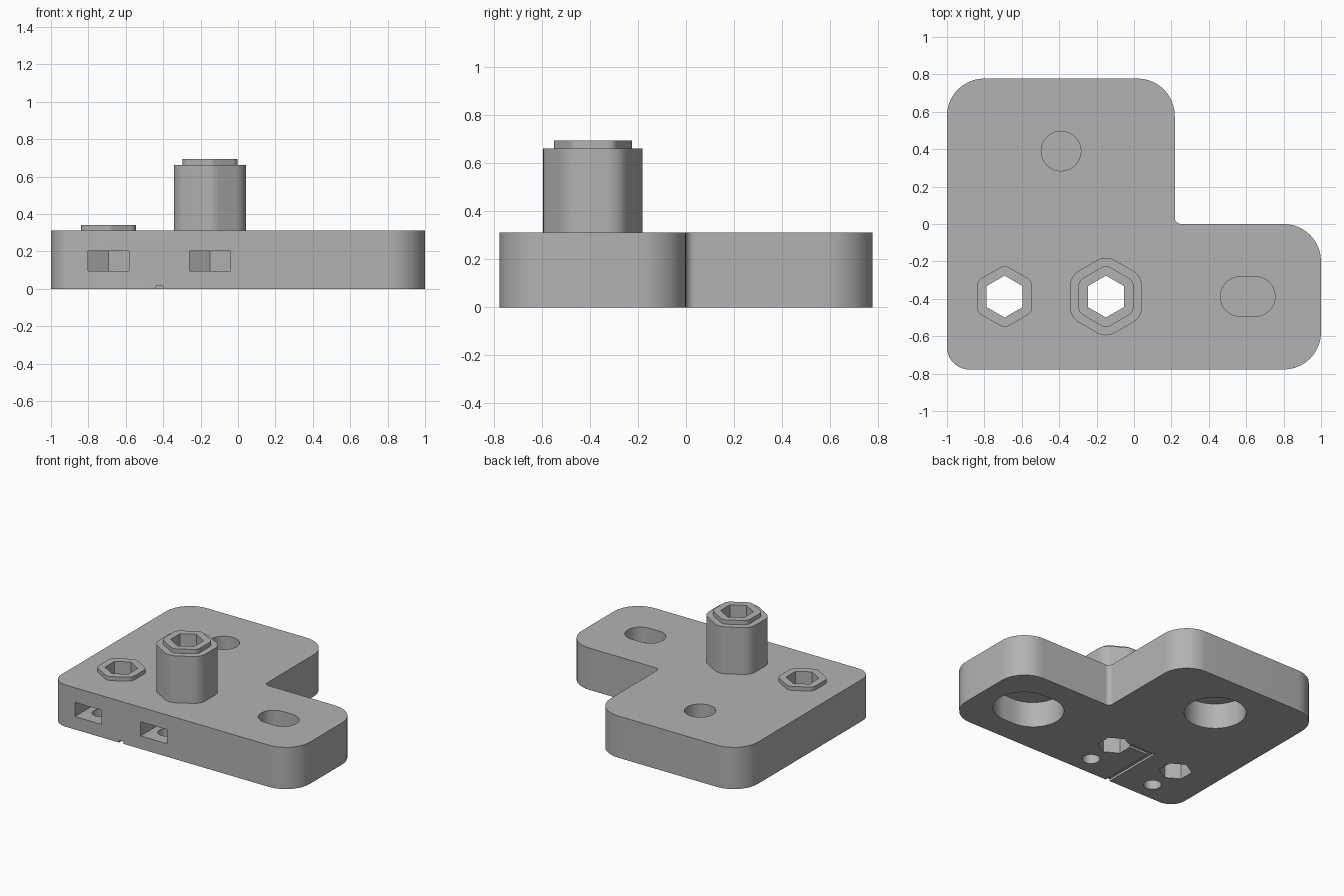
import bpy
import bmesh
from math import cos, sin, tan, pi, radians
from mathutils import Vector

if "Cube" in bpy.data.objects:
    bpy.data.objects.remove(bpy.data.objects["Cube"], do_unlink=True)

grey = bpy.data.materials.new("plain grey")
grey.use_nodes = True
colour = (0.45, 0.45, 0.45, 1)
grey.diffuse_color = colour
grey.node_tree.nodes["Principled BSDF"].inputs["Base Color"].default_value = colour

TOP = 0.312
ROW_Y = -0.388           # line of the two hexagonal sockets
SOCKETS = (-0.692, -0.15)
HEX_A = 0.097            # socket half width across flats


def rounded(corners, steps=10):
    """Outline with filleted corners; each corner is (x, y, radius)."""
    out = []
    for i, (x, y, r) in enumerate(corners):
        p = Vector((x, y))
        a = (Vector(corners[i - 1][:2]) - p).normalized()
        b = (Vector(corners[(i + 1) % len(corners)][:2]) - p).normalized()
        if r == 0:
            out.append(p)
            continue
        half = a.angle(b) / 2
        centre = p + (a + b).normalized() * r / sin(half)
        start = p + a * r / tan(half) - centre
        end = p + b * r / tan(half) - centre
        sweep = start.angle_signed(end)
        for k in range(steps + 1):
            t = -sweep * k / steps
            out.append(centre + Vector((start.x * cos(t) - start.y * sin(t),
                                        start.x * sin(t) + start.y * cos(t))))
    return [p for i, p in enumerate(out) if (p - out[i - 1]).length > 1e-5]


def hexagon(x, y, apothem, r=0):
    size = apothem / cos(pi / 6)
    return rounded([(x + size * cos(pi / 2 + k * pi / 3),
                     y + size * sin(pi / 2 + k * pi / 3), r) for k in range(6)])


def circle(x, y, r, n=48):
    return [Vector((x + r * cos(2 * pi * k / n), y + r * sin(2 * pi * k / n)))
            for k in range(n)]


def box(x0, x1, y0, y1, r=0):
    return rounded([(x0, y0, r), (x1, y0, r), (x1, y1, r), (x0, y1, r)], 20)


def prism(name, outline, z0, z1):
    bm = bmesh.new()
    face = bm.faces.new([bm.verts.new((p.x, p.y, z0)) for p in outline])
    wall = bmesh.ops.extrude_face_region(bm, geom=[face])
    verts = [v for v in wall["geom"] if isinstance(v, bmesh.types.BMVert)]
    bmesh.ops.translate(bm, verts=verts, vec=(0, 0, z1 - z0))
    bmesh.ops.recalc_face_normals(bm, faces=bm.faces)
    mesh = bpy.data.meshes.new(name)
    bm.to_mesh(mesh)
    bm.free()
    mesh.materials.append(grey)
    obj = bpy.data.objects.new(name, mesh)
    bpy.context.collection.objects.link(obj)
    return obj


def activate(obj):
    bpy.ops.object.select_all(action="DESELECT")
    obj.select_set(True)
    bpy.context.view_layer.objects.active = obj


def cut(obj, outline, z0, z1):
    cutter = prism("cutter", outline, z0, z1)
    cutter.hide_render = True
    mod = obj.modifiers.new("cut", "BOOLEAN")
    mod.operation = "DIFFERENCE"
    mod.solver = "EXACT"
    mod.object = cutter
    activate(obj)
    bpy.ops.object.modifier_apply(modifier=mod.name)
    bpy.data.objects.remove(cutter, do_unlink=True)


# L-shaped base plate
plate = prism("base_plate", rounded([
    (-1, -0.778, 0.12), (1, -0.778, 0.2), (1, 0, 0.2),
    (0.218, 0, 0.035), (0.218, 0.778, 0.2), (-1, 0.778, 0.2)]), 0, TOP)

# Round and slotted mounting holes, each with a wide recess below a thin web
for x, y, stretch in ((-0.39, 0.39, 0), (0.608, ROW_Y, 0.04)):
    for r, z0, z1 in ((0.106, 0.198, 0.4), (0.21, -0.1, 0.19)):
        shape = box(x - r - stretch, x + r + stretch, y - r, y + r, r) if stretch else circle(x, y, r)
        cut(plate, shape, z0, z1)

# Sockets, nut pockets open to the front, and screw holes from below
NUT_Y = -0.63
for x in SOCKETS:
    cut(plate, hexagon(x, ROW_Y, HEX_A), -0.1, 0.5)
    nut = [Vector((x - 0.11, -0.9)), Vector((x + 0.11, -0.9)),
           Vector((x + 0.11, NUT_Y + 0.063)), Vector((x, NUT_Y + 0.127)),
           Vector((x - 0.11, NUT_Y + 0.063))]
    cut(plate, nut, 0.097, 0.203)
    cut(plate, circle(x, NUT_Y, 0.06, 32), -0.1, 0.15)

# Narrow channel underneath, from the front edge round to one socket
cut(plate, rounded([(-0.438, -0.9, 0), (-0.402, -0.9, 0), (-0.402, -0.34, 0),
                    (-0.16, -0.34, 0), (-0.16, -0.305, 0), (-0.438, -0.305, 0)]), -0.1, 0.016)

# Raised rims and tall post around the sockets
parts = [plate]
for name, x, rim, z0, z1 in (("low_rim", SOCKETS[0], 0.05, TOP, 0.342),
                             ("post", SOCKETS[1], 0.095, TOP, 0.662),
                             ("post_rim", SOCKETS[1], 0.05, 0.662, 0.694)):
    part = prism(name, hexagon(x, ROW_Y, HEX_A + rim, rim), z0, z1)
    cut(part, hexagon(x, ROW_Y, HEX_A), z0 - 0.1, z1 + 0.1)
    parts.append(part)

for part in parts:
    activate(part)
    bpy.ops.object.shade_smooth_by_angle(angle=radians(30))
